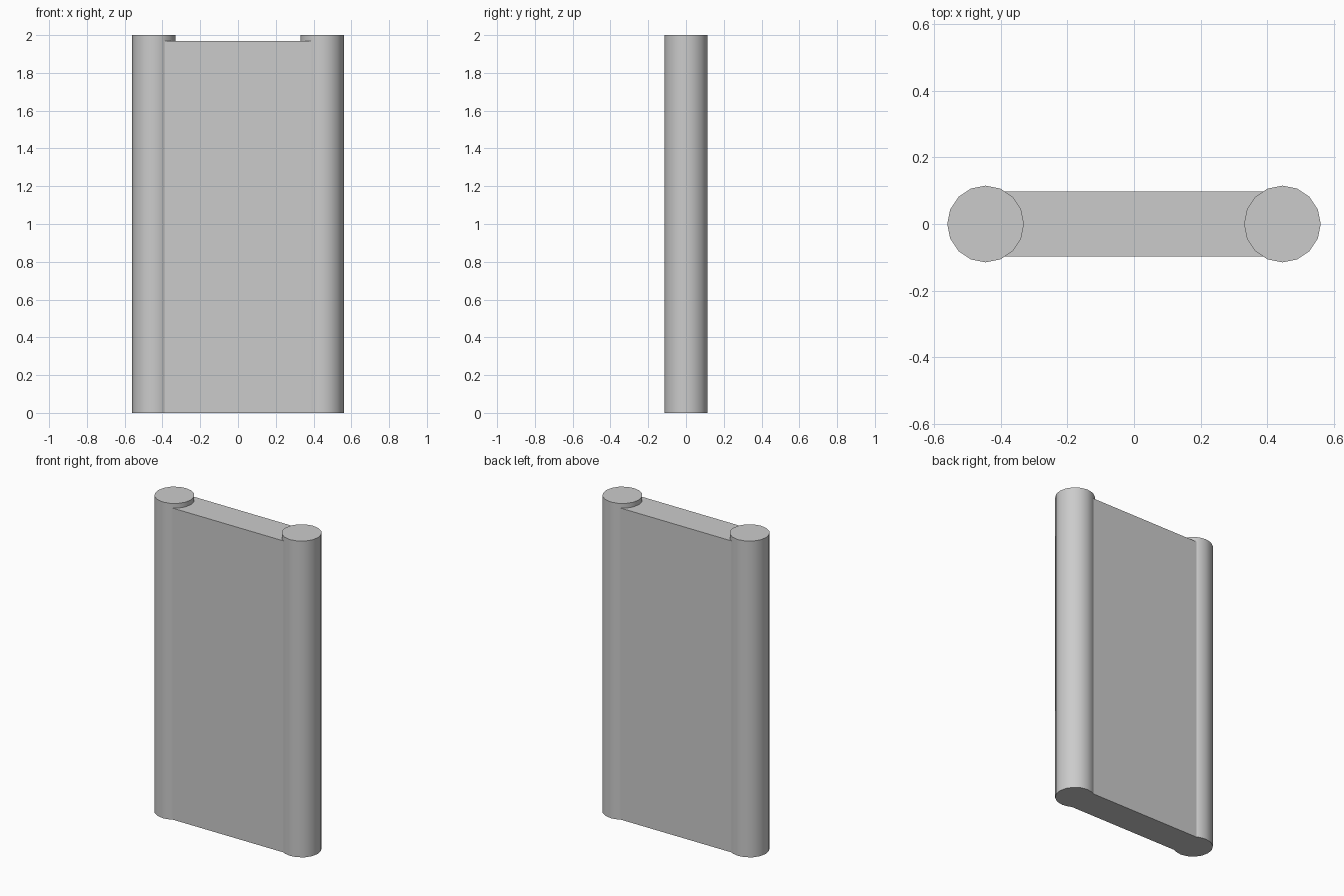
import bpy

if "Cube" in bpy.data.objects:
    bpy.data.objects.remove(bpy.data.objects["Cube"])

# Flat panel, ends buried inside the round posts
bpy.ops.mesh.primitive_cube_add(size=1, location=(0, 0, 0.985))
panel = bpy.context.object
panel.name = "panel_with_round_posts"
panel.scale = (0.89, 0.196, 1.97)
bpy.ops.object.transform_apply(location=True, rotation=False, scale=True)

# Sixteen-sided posts at both ends
posts = []
for side, x in (("left", -0.445), ("right", 0.445)):
    bpy.ops.mesh.primitive_cylinder_add(vertices=16, radius=0.115, depth=2,
                                        location=(x, 0, 1))
    post = bpy.context.object
    post.name = side + "_post"
    posts.append(post)

# Weld the posts to the panel
bpy.ops.object.select_all(action='DESELECT')
panel.select_set(True)
bpy.context.view_layer.objects.active = panel
for post in posts:
    mod = panel.modifiers.new("join_" + post.name, 'BOOLEAN')
    mod.operation = 'UNION'
    mod.solver = 'EXACT'
    mod.object = post
    bpy.ops.object.modifier_apply(modifier=mod.name)
for post in posts:
    bpy.data.objects.remove(post, do_unlink=True)

# Round posts shade smooth, corners stay sharp
bpy.ops.object.shade_smooth_by_angle()
